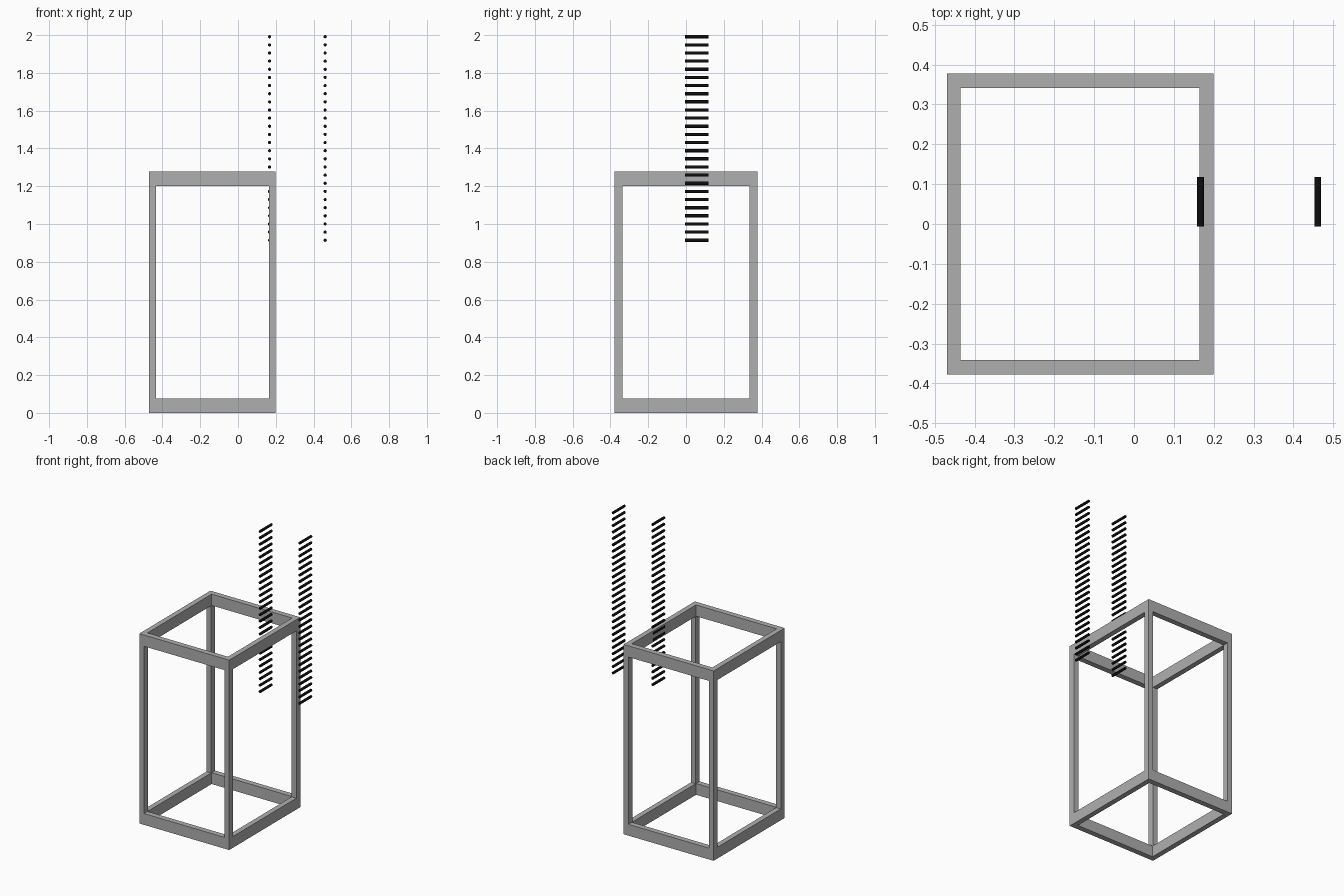
import bpy, bmesh, math
from mathutils import Matrix

if "Cube" in bpy.data.objects:
    bpy.data.objects.remove(bpy.data.objects["Cube"])


def material(name, rgb):
    m = bpy.data.materials.new(name)
    m.diffuse_color = (*rgb, 1)
    m.use_nodes = True
    m.node_tree.nodes["Principled BSDF"].inputs["Base Color"].default_value = m.diffuse_color
    return m


GREY = material("grey metal", (0.42, 0.43, 0.42))
BLACK = material("black", (0.004, 0.004, 0.004))


def finish(name, bm, mat):
    bmesh.ops.recalc_face_normals(bm, faces=bm.faces)
    me = bpy.data.meshes.new(name)
    bm.to_mesh(me)
    bm.free()
    me.materials.append(mat)
    ob = bpy.data.objects.new(name, me)
    bpy.context.collection.objects.link(ob)
    return ob


# Frame dimensions
X0, X1, Y = -0.47, 0.199, 0.378
TX, TY, RAIL, TOP = 0.035, 0.037, 0.076, 1.277


def rail_ring(name, z):
    """Rectangular ring with mitred corners."""
    bm = bmesh.new()

    def loop(dx, dy, h):
        return [bm.verts.new(p) for p in ((X0 + dx, -Y + dy, h), (X1 - dx, -Y + dy, h),
                                          (X1 - dx, Y - dy, h), (X0 + dx, Y - dy, h))]
    loops = [loop(0, 0, z), loop(0, 0, z + RAIL), loop(TX, TY, z + RAIL), loop(TX, TY, z)]
    for k in range(4):
        a, b = loops[k], loops[(k + 1) % 4]
        for i in range(4):
            j = (i + 1) % 4
            bm.faces.new((a[i], a[j], b[j], b[i]))
    return finish(name, bm, GREY)


rail_ring("bottom_rails", 0)
rail_ring("top_rails", TOP - RAIL)

# Corner posts between the rings
for side, x in (("left", X0 + TX / 2), ("right", X1 - TX / 2)):
    for end, s in (("front", -1), ("back", 1)):
        bm = bmesh.new()
        h, depth = TOP - 2 * RAIL, 0.042
        bmesh.ops.create_cube(bm, size=1, matrix=Matrix.Translation((x, s * (Y - depth / 2), TOP / 2))
                              @ Matrix.Diagonal((TX, depth, h, 1)))
        finish(f"{end}_{side}_post", bm, GREY)

# Two floating columns of thin horizontal rods
R, COUNT = 0.0085, 26
for name, x in (("inner_rods", 0.167), ("outer_rods", 0.4615)):
    bm = bmesh.new()
    for i in range(COUNT):
        z = 2 - R - i * 0.0431
        bmesh.ops.create_cone(bm, cap_ends=True, segments=16, radius1=R, radius2=R, depth=0.125,
                              matrix=Matrix.Translation((x, 0.056, z)) @ Matrix.Rotation(math.pi / 2, 4, 'X'))
    ob = finish(name, bm, BLACK)
    bpy.context.view_layer.objects.active = ob
    ob.select_set(True)
    bpy.ops.object.shade_smooth_by_angle(angle=math.radians(40))
    ob.select_set(False)
